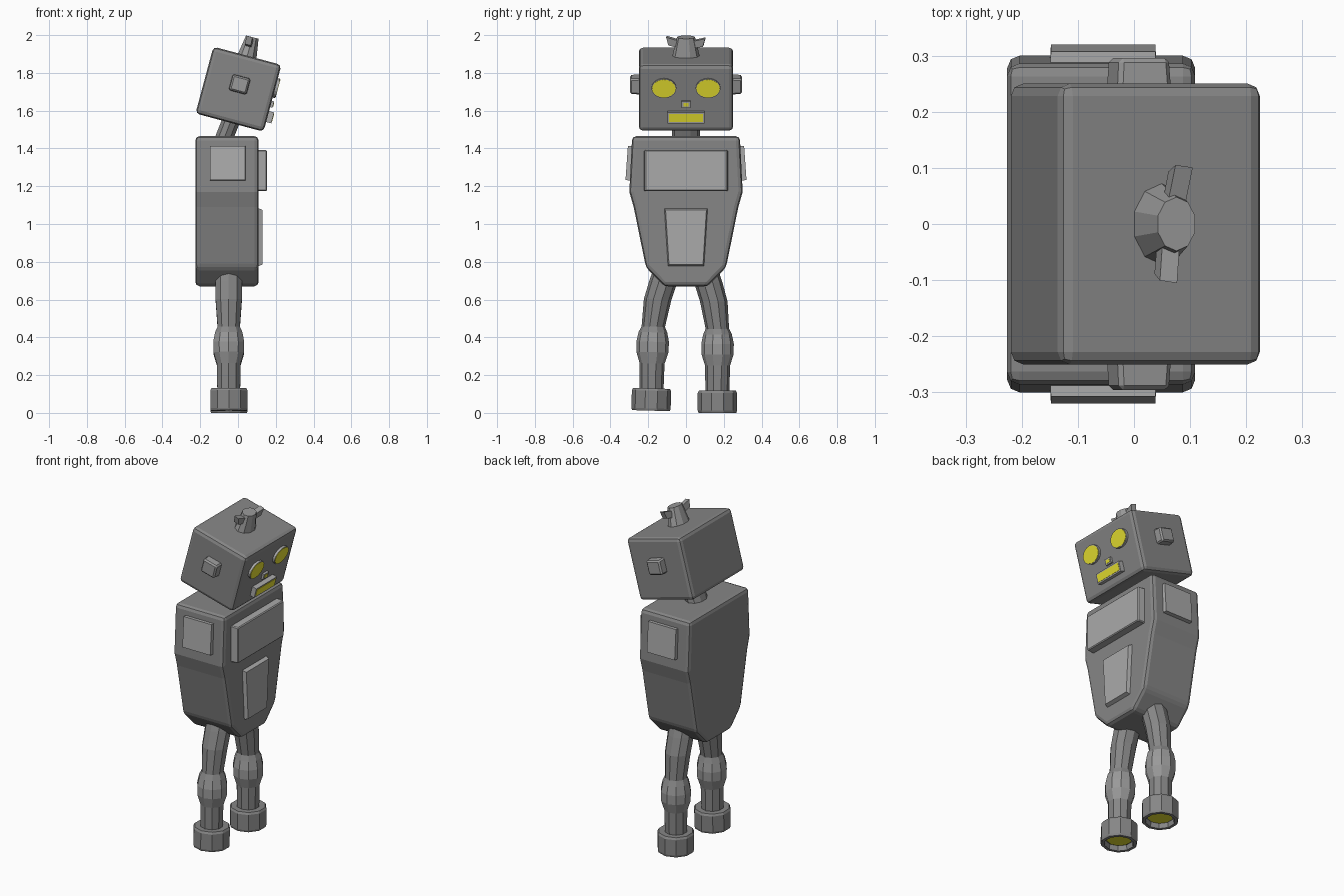
import bpy
import bmesh
from math import radians, cos, sin, pi
from mathutils import Matrix

if "Cube" in bpy.data.objects:
    bpy.data.objects.remove(bpy.data.objects["Cube"])


def colour(name, r, g, b):
    m = bpy.data.materials.new(name)
    m.diffuse_color = (r, g, b, 1)
    m.use_nodes = True
    m.node_tree.nodes["Principled BSDF"].inputs["Base Color"].default_value = m.diffuse_color
    return m


yellow = colour("yellow_glow", 0.8, 0.75, 0.03)
dark = colour("dark_metal", 0.24, 0.24, 0.24)
light = colour("light_metal", 0.40, 0.40, 0.40)
mid = colour("mid_metal", 0.32, 0.32, 0.32)
HEAD = Matrix.Translation((0.002, 0, 1.714)) @ Matrix.Rotation(radians(15), 4, 'Y')
I = Matrix.Identity(4)


def make(name, verts, faces, mat=dark, M=I, bevel=0, seg=1):
    me = bpy.data.meshes.new(name)
    me.from_pydata(verts, [], faces)
    bm = bmesh.new()
    bm.from_mesh(me)
    bmesh.ops.recalc_face_normals(bm, faces=bm.faces)
    bm.to_mesh(me)
    bm.free()
    me.materials.append(mat)
    ob = bpy.data.objects.new(name, me)
    bpy.context.collection.objects.link(ob)
    ob.matrix_world = M
    if bevel:
        m = ob.modifiers.new("bevel", 'BEVEL')
        m.width, m.segments = bevel, seg
        m.limit_method = 'ANGLE'
        m.angle_limit = radians(25)
    return ob


def loft(name, rings, **kw):
    """Skin equal-length rings of points and cap both ends."""
    n = len(rings[0])
    faces = [(k*n + i, k*n + (i+1) % n, (k+1)*n + (i+1) % n, (k+1)*n + i)
             for k in range(len(rings) - 1) for i in range(n)]
    faces += [tuple(range(n))[::-1], tuple(range((len(rings)-1)*n, len(rings)*n))]
    return make(name, [p for r in rings for p in r], faces, **kw)


def prism(name, outline, x0, x1, inset=1.0, **kw):
    """Extrude a y-z outline along x, optionally shrinking the far end."""
    cy = sum(p[0] for p in outline) / len(outline)
    cz = sum(p[1] for p in outline) / len(outline)
    far = [(x1, cy + (y-cy)*inset, cz + (z-cz)*inset) for y, z in outline]
    return loft(name, [[(x0, y, z) for y, z in outline], far], **kw)


def rect(cy, cz, w, h):
    return [(cy + a*w/2, cz + b*h/2) for a, b in ((-1, -1), (1, -1), (1, 1), (-1, 1))]


def ellipse(cy, cz, ry, rz, n):
    return [(cy + ry*cos(2*pi*i/n), cz + rz*sin(2*pi*i/n)) for i in range(n)]


def ring(x, y, z, rx, ry=None, n=10):
    ry = ry or rx
    return [(x + rx*cos(pi/10 + 2*pi*i/n), y + ry*sin(pi/10 + 2*pi*i/n), z) for i in range(n)]


# Torso: tapered profile extruded front to back
half = [(0.115, 0.67), (0.212, 0.77), (0.277, 1.09), (0.30, 1.17), (0.285, 1.465)]
torso = half + [(-y, z) for y, z in reversed(half)]
prism("torso", torso, -0.226, 0.109, bevel=0.022, seg=2)

# Chest, belly and shoulder panels
prism("chest_panel", rect(0, 1.283, 0.445, 0.22), 0.09, 0.154, 0.98, mat=light, bevel=0.005)
prism("belly_panel", [(-0.1, 0.77), (0.1, 0.77), (0.12, 1.09), (-0.12, 1.09)],
      0.09, 0.131, 0.9, mat=light)
for s, side in ((1, "left"), (-1, "right")):
    M = (Matrix.Translation((-0.055, s*0.296, 1.322)) @ Matrix.Rotation(radians(4*s), 4, 'X')
         @ Matrix.Rotation(s*pi/2, 4, 'Z'))
    prism(side + "_shoulder_panel", rect(0, 0, 0.19, 0.185), -0.02, 0.018, 0.98, M=M, mat=light)

# Neck
loft("neck", [ring(-0.095, 0, 1.40, 0.053, 0.075), ring(0.0, 0, 1.64, 0.053, 0.075)])

# Head
prism("head", rect(0, 0, 0.5, 0.366), -0.186, 0.187, M=HEAD, bevel=0.022, seg=2)

# Face details: grey housing with a yellow front
for s, side in ((1, "left"), (-1, "right")):
    prism(side + "_eye_rim", ellipse(s*0.117, 0.057, 0.066, 0.053, 20), 0.17, 0.2,
          M=HEAD, mat=light)
    prism(side + "_eye", ellipse(s*0.117, 0.057, 0.062, 0.049, 20), 0.195, 0.202,
          M=HEAD, mat=yellow)
    # Ear block
    M = HEAD @ Matrix.Translation((0, 0, 0.026)) @ Matrix.Rotation(s*pi/2, 4, 'Z')
    prism(side + "_ear", rect(0, 0, 0.1, 0.09), 0.23, 0.296, 0.92, M=M, mat=mid, bevel=0.008)
for name, z, w, h, d in (("nose", -0.031, 0.045, 0.035, 0.2), ("mouth", -0.1, 0.195, 0.06, 0.215)):
    prism(name + "_rim", rect(0, z, w, h), 0.17, d, M=HEAD, mat=light)
    prism(name, rect(0, z, w - 0.016, h - 0.016), 0.18, d + 0.002, M=HEAD, mat=yellow)

# Winding knob with a wing on each side
loft("top_knob", [ring(0, 0, 0.17, 0.055, 0.075), ring(0, 0, 0.285, 0.036, 0.048)],
     M=HEAD, mat=mid)
for s, side in ((1, "left"), (-1, "right")):
    wing = [(s*0.02, 0.225), (s*0.092, 0.24), (s*0.104, 0.284), (s*0.02, 0.262)]
    prism(side + "_knob_wing", wing, -0.016, 0.016, mat=mid,
          M=HEAD @ Matrix.Rotation(radians(-8), 4, 'Z'))

# Legs: (y, z, radius) stations down a bent tube, then hollow feet
path = [(0.095, 0.77, 0.072), (0.118, 0.69, 0.075), (0.147, 0.59, 0.073), (0.166, 0.445, 0.062),
        (0.167, 0.415, 0.076), (0.167, 0.365, 0.086), (0.167, 0.31, 0.085),
        (0.167, 0.25, 0.066), (0.166, 0.08, 0.063)]
foot = [(0.06, 0.118), (0.097, 0.118), (0.104, 0.106), (0.104, 0.012), (0.1, 0.0),
        (0.082, 0.0), (0.078, 0.03)]
for s, side in ((1, "left"), (-1, "right")):
    M = I
    if s < 0:  # the right leg splays slightly outward
        M = (Matrix.Translation((0, -0.11, 0.71)) @ Matrix.Rotation(radians(-1.6), 4, 'X')
             @ Matrix.Translation((0, 0.11, -0.7)))
    for part, a, b, mat in (("thigh", 0, 5, dark), ("knee", 4, 8, mid), ("shin", 7, 9, dark)):
        loft(f"{side}_{part}", [ring(-0.049, s*y, z, r) for y, z, r in reversed(path[a:b])],
             M=M, mat=mat)
    loft(side + "_foot", [ring(-0.048, s*0.166, z, r) for r, z in reversed(foot)], M=M)
    loft(side + "_sole", [ring(-0.048, s*0.166, z, 0.07) for z in (0.026, 0.05)],
         M=M, mat=yellow)
